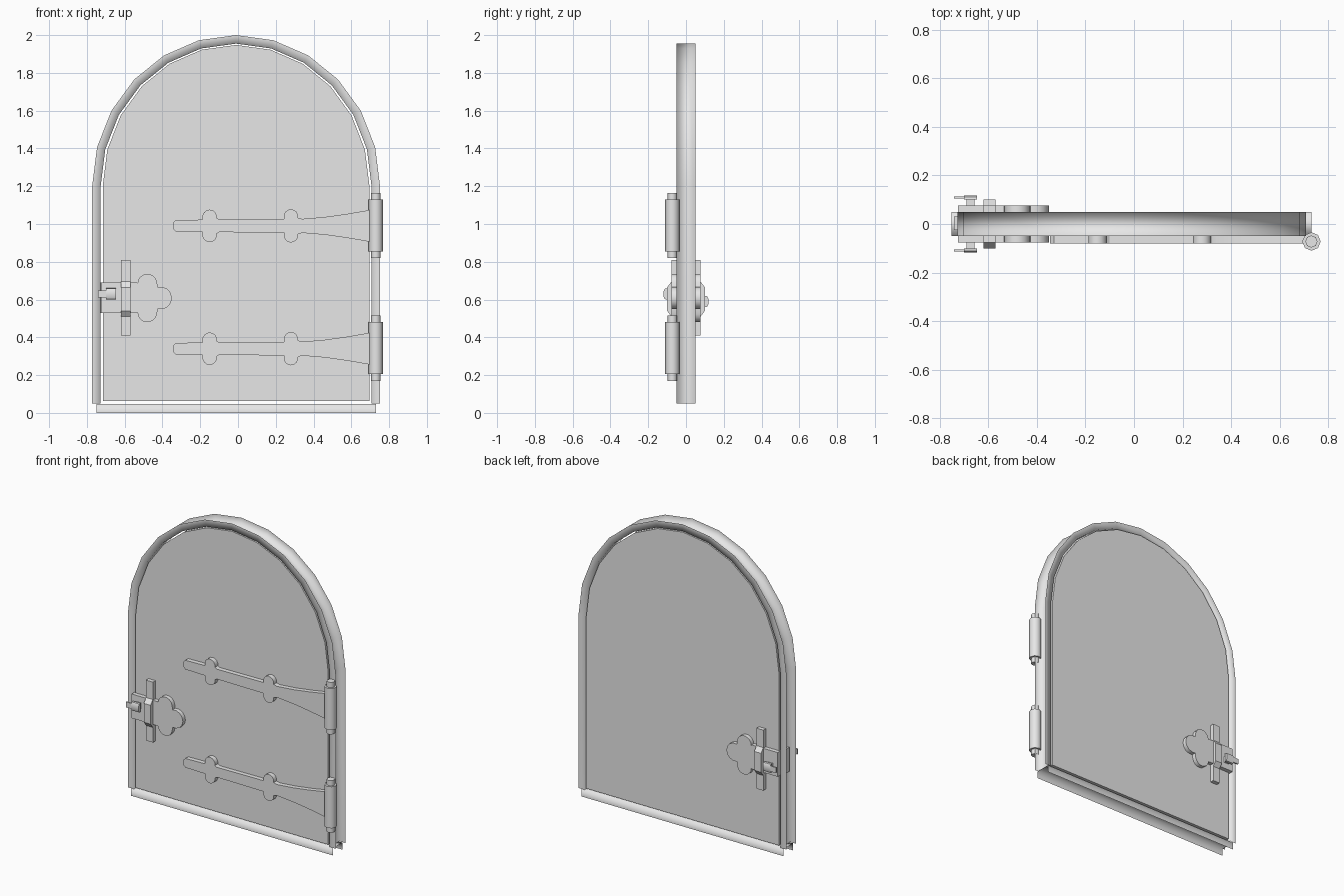
import bpy, bmesh, math
from mathutils import Vector

cube = bpy.data.objects.get("Cube")
if cube:
    bpy.data.objects.remove(cube, do_unlink=True)

grey = bpy.data.materials.new("plain grey")
grey.use_nodes = True
grey.diffuse_color = (0.8, 0.8, 0.8, 1)
grey.node_tree.nodes["Principled BSDF"].inputs["Base Color"].default_value = (0.8, 0.8, 0.8, 1)

CX, SPRING = -0.01, 1.2   # arch centre and spring line


def finish(name, bm, angle=30):
    mesh = bpy.data.meshes.new(name)
    bm.to_mesh(mesh)
    bm.free()
    mesh.materials.append(grey)
    ob = bpy.data.objects.new(name, mesh)
    bpy.context.collection.objects.link(ob)
    bpy.ops.object.select_all(action='DESELECT')
    ob.select_set(True)
    bpy.context.view_layer.objects.active = ob
    if angle is None:
        bpy.ops.object.shade_smooth()
    elif angle:
        bpy.ops.object.shade_smooth_by_angle(angle=math.radians(angle))
    return ob


def prism(name, points, lo, hi, axis='y', angle=30):
    """Extrude an outline: (x, z) along y, or (y, z) along x."""
    bm = bmesh.new()
    place = (lambda u, v: (u, lo, v)) if axis == 'y' else (lambda u, v: (lo, u, v))
    face = bm.faces.new([bm.verts.new(place(u, v)) for u, v in points])
    out = bmesh.ops.extrude_face_region(bm, geom=[face])
    moved = [g for g in out["geom"] if isinstance(g, bmesh.types.BMVert)]
    step = Vector((0, hi - lo, 0)) if axis == 'y' else Vector((hi - lo, 0, 0))
    bmesh.ops.translate(bm, verts=moved, vec=step)
    bmesh.ops.recalc_face_normals(bm, faces=bm.faces)
    return finish(name, bm, angle)


def box(name, x0, x1, y0, y1, z0, z1):
    return prism(name, [(x0, z0), (x1, z0), (x1, z1), (x0, z1)], y0, y1, angle=0)


def cylinder(name, x, y, z0, z1, radius, sides=8):
    bm = bmesh.new()
    bmesh.ops.create_cone(bm, cap_ends=True, segments=sides, radius1=radius,
                          radius2=radius, depth=z1 - z0)
    bmesh.ops.translate(bm, verts=bm.verts, vec=(x, y, (z0 + z1) / 2))
    return finish(name, bm, 50)


def arc(cx, cz, r, start, end, steps=8):
    angles = [math.radians(start + (end - start) * i / steps) for i in range(steps + 1)]
    return [(cx + r * math.cos(a), cz + r * math.sin(a)) for a in angles]


def arch(half, rise, bottom):
    """Door-shaped path from bottom left, over the top, to bottom right."""
    top = [(CX + half * math.cos(a), SPRING + rise * math.sin(a))
           for a in (math.pi * (1 - i / 12) for i in range(13))]
    return [(CX - half, bottom)] + top + [(CX + half, bottom)]


def channel(name, outer, inner, depth=0.05):
    """Thin sheet channel, open on its outer side."""
    bm = bmesh.new()
    rows = [[bm.verts.new((x, y, z)) for x, z in path]
            for path, y in ((outer, -depth), (inner, -depth), (inner, depth), (outer, depth))]
    for a, b in zip(rows, rows[1:]):
        for i in range(len(a) - 1):
            bm.faces.new((a[i], b[i], b[i + 1], a[i + 1]))
    return finish(name, bm, None)


# Frame and door
channel("arched_frame", arch(0.762, 0.80, 0.05), arch(0.717, 0.755, 0.05))
channel("bottom_rail", [(0.73, 0), (-0.75, 0)], [(0.73, 0.047), (-0.75, 0.047)])
prism("door_panel", arch(0.706, 0.748, 0.062), -0.05, 0.05, angle=20)

# Hinges
half_strap = ([(-0.345, 0.015), (-0.33, 0.03), (-0.187, 0.033)]
              + arc(-0.15, 0.048, 0.038, 190, -10)
              + [(-0.1, 0.033), (0.243, 0.036)]
              + arc(0.28, 0.05, 0.038, 190, -10)
              + [(0.34, 0.037), (0.46, 0.047), (0.58, 0.064), (0.72, 0.088)])
strap = half_strap + [(x, -z) for x, z in reversed(half_strap)]
for label, z in (("upper", 0.99), ("lower", 0.34)):
    prism(label + "_hinge_strap", [(x, z + dz) for x, dz in strap], -0.08, -0.045)
    cylinder(label + "_hinge_barrel", 0.73, -0.072, z - 0.135, z + 0.14, 0.038)
    cylinder(label + "_hinge_pin", 0.73, -0.072, z - 0.17, z + 0.175, 0.025)

# Latch, repeated on both faces
clover = ([(-0.725, 0.53), (-0.535, 0.53)] + arc(-0.48, 0.532, 0.052, 180, 350)
          + arc(-0.41, 0.608, 0.06, -105, 105) + arc(-0.48, 0.684, 0.052, 10, 180)
          + [(-0.535, 0.69), (-0.725, 0.69)])
grip = [(0.045, 0.41), (0.077, 0.41), (0.077, 0.51), (0.1, 0.54),
        (0.1, 0.665), (0.077, 0.695), (0.077, 0.81), (0.045, 0.81)]
for label, s, z in (("front", -1, 0.63), ("back", 1, 0.59)):
    prism(label + "_latch_plate", clover, 0.045 * s, 0.077 * s)
    prism(label + "_handle", [(y * s, h) for y, h in grip], -0.62, -0.57, axis='x')
    box(label + "_latch_neck", -0.69, -0.657, 0.07 * s, 0.106 * s, z - 0.02, z + 0.02)
    knob = [(y * s, z + dz) for y, dz in ((0.1, -0.03), (0.112, -0.028), (0.118, -0.015),
                                          (0.118, 0.015), (0.112, 0.028), (0.1, 0.03))]
    prism(label + "_latch_knob", knob, -0.70, -0.645, axis='x')
    box(label + "_latch_tab", -0.74, -0.66, 0.105 * s, 0.114 * s, z - 0.018, z + 0.018)

# Bolt showing through the frame edge
box("latch_bolt", -0.74, -0.70, -0.025, 0.03, 0.53, 0.69)
